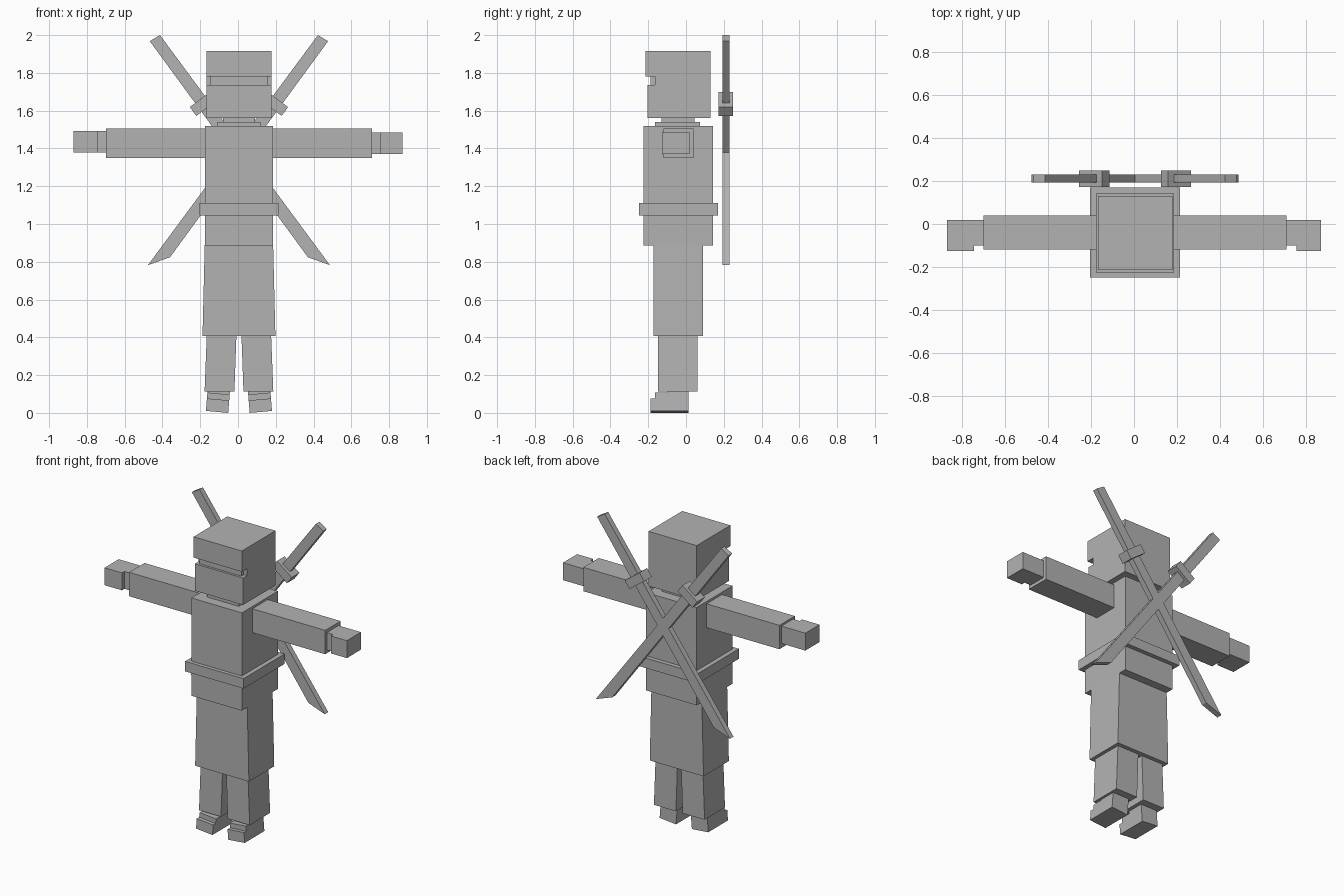
import bpy, bmesh

if "Cube" in bpy.data.objects:
    bpy.data.objects.remove(bpy.data.objects["Cube"])

MID = 0.005  # centre line of the figure

grey = bpy.data.materials.new("plain grey")
grey.diffuse_color = (0.45, 0.45, 0.45, 1)
grey.use_nodes = True
grey.node_tree.nodes["Principled BSDF"].inputs["Base Color"].default_value = grey.diffuse_color


def prism(name, outline, axis, lo, hi):
    """Extrude an outline along x (outline in y,z) or along y (outline in x,z)."""
    bm = bmesh.new()

    def vert(p, d):
        return bm.verts.new((d + MID, p[0], p[1]) if axis == "x" else (p[0] + MID, d, p[1]))

    a = [vert(p, lo) for p in outline]
    b = [vert(p, hi) for p in outline]
    bm.faces.new(a)
    bm.faces.new(b[::-1])
    n = len(outline)
    for i in range(n):
        j = (i + 1) % n
        bm.faces.new((a[i], b[i], b[j], a[j]))
    bmesh.ops.recalc_face_normals(bm, faces=bm.faces)
    mesh = bpy.data.meshes.new(name)
    bm.to_mesh(mesh)
    bm.free()
    mesh.materials.append(grey)
    ob = bpy.data.objects.new(name, mesh)
    bpy.context.collection.objects.link(ob)
    return ob


def box(name, x0, x1, y0, y1, z0, z1):
    return prism(name, [(x0, z0), (x1, z0), (x1, z1), (x0, z1)], "y", y0, y1)


# head with an eye slot cut across the front, and the face set into it
prism("head", [(-0.215, 1.915), (0.13, 1.915), (0.13, 1.56), (-0.203, 1.56),
               (-0.203, 1.735), (-0.163, 1.735), (-0.163, 1.78), (-0.215, 1.78)],
      "x", -0.173, 0.173)
box("face", -0.15, 0.15, -0.188, -0.16, 1.735, 1.78)

# neck and collar
box("neck", -0.085, 0.085, -0.13, 0.045, 1.53, 1.57)
box("collar", -0.115, 0.115, -0.163, 0.075, 1.51, 1.54)

# torso, belt and robe skirt
box("torso", -0.181, 0.181, -0.226, 0.142, 0.885, 1.52)
box("belt", -0.21, 0.21, -0.25, 0.17, 1.045, 1.11)
prism("skirt", [(-0.193, 0.407), (0.193, 0.407), (0.181, 0.89), (-0.181, 0.89)],
      "y", -0.171, 0.089)

DIR, PERP = (0.594, -0.804), (0.804, 0.594)  # blade and guard directions
GUARD = (-0.19, 1.635)


def guard_corner(u, v):
    return (GUARD[0] + u * PERP[0] + v * DIR[0], GUARD[1] + u * PERP[1] + v * DIR[1])


for side, s in (("left", -1), ("right", 1)):
    def mir(points):
        return [(s * x, z) for x, z in points]

    def span(a, b):
        return sorted((s * a, s * b))

    # sleeve, wrist and hand
    dz = -0.004 * s
    box(side + "_sleeve", *span(0.17, 0.704), -0.118, 0.04, 1.35, 1.505)
    box(side + "_wrist", *span(0.69, 0.752), -0.101, 0.019, 1.375 + dz, 1.488 + dz)
    box(side + "_hand", *span(0.75, 0.87 - s * MID), -0.126, 0.019, 1.375 + dz, 1.488 + dz)

    # lower leg, leaning slightly outward
    prism(side + "_leg", mir([(0.024, 0.112), (0.182, 0.112), (0.17, 0.42), (0.013, 0.42)]),
          "y", -0.147, 0.062)

    # stepped shoe, tilted a little with the leg
    shoe = prism(side + "_shoe", [(0.014, 0), (-0.188, 0), (-0.188, 0.066), (-0.163, 0.066),
                                  (-0.163, 0.097), (-0.098, 0.097), (-0.098, 0.12), (0.014, 0.12)],
                 "x", *span(0.052, 0.17))
    for v in shoe.data.vertices:
        out = s * (v.co.x - MID)
        v.co.x += s * (0.06 - v.co.z) * 0.08
        v.co.z += (out - 0.052) * 0.09

    # sword with slanted tip, and its guard; the two cross behind the back
    prism(side + "_sword", mir([(-0.472, 1.968), (-0.418, 2.0), (0.482, 0.782), (0.365, 0.824)]),
          "y", 0.194, 0.23)
    prism(side + "_sword_guard",
          mir([guard_corner(u, v) for u, v in
               ((-0.066, -0.029), (0.066, -0.029), (0.066, 0.029), (-0.066, 0.029))]),
          "y", 0.172, 0.25)
